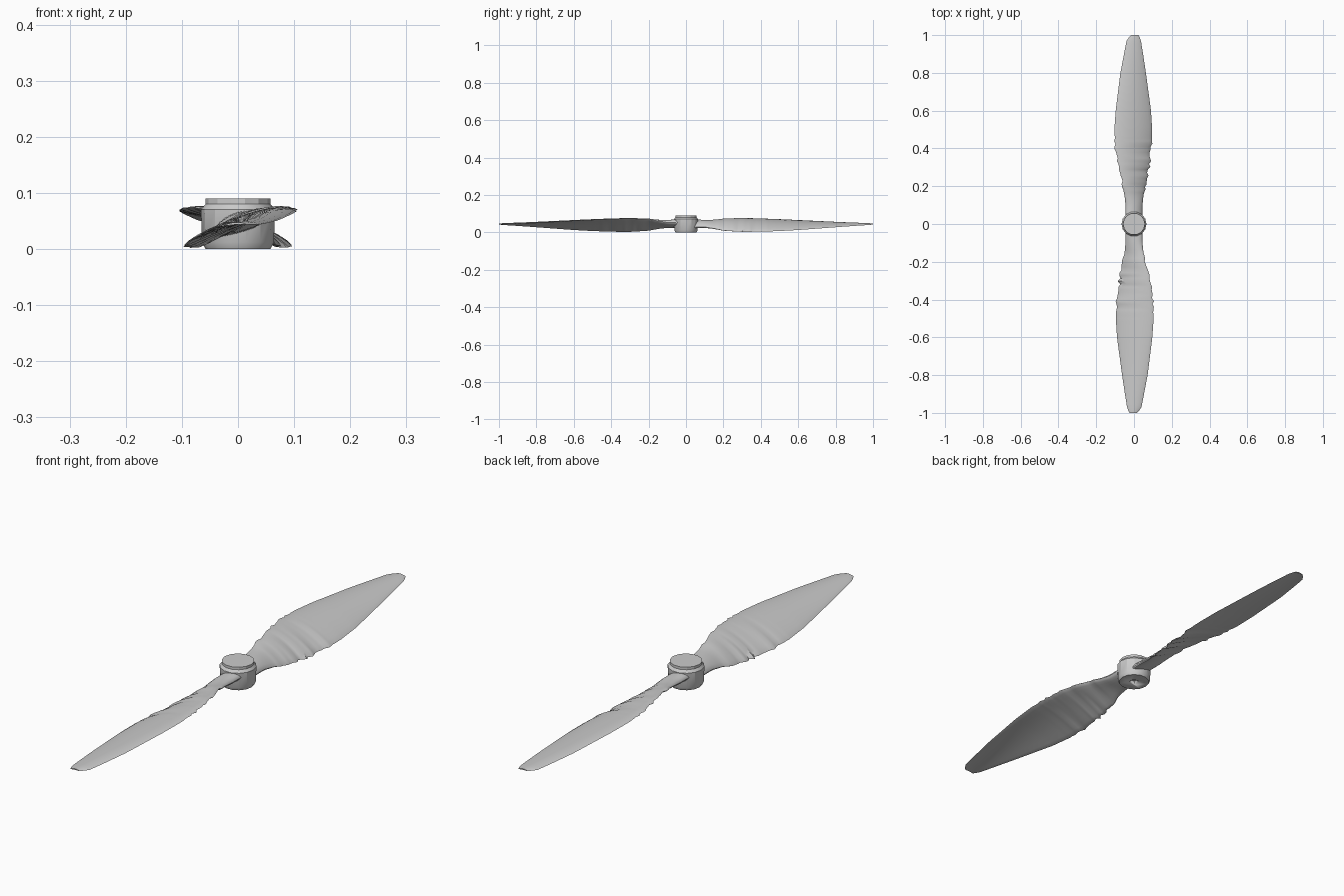
import bpy, bmesh, math, random
from mathutils import Vector

cube = bpy.data.objects.get("Cube")
if cube:
    bpy.data.objects.remove(cube, do_unlink=True)

grey = bpy.data.materials.new("light grey plastic")
grey.use_nodes = True
grey.diffuse_color = (0.6, 0.6, 0.6, 1)
grey.node_tree.nodes["Principled BSDF"].inputs["Base Color"].default_value = (0.6, 0.6, 0.6, 1)


def finish(name, bm, angle):
    bmesh.ops.recalc_face_normals(bm, faces=bm.faces)
    mesh = bpy.data.meshes.new(name)
    bm.to_mesh(mesh)
    bm.free()
    mesh.materials.append(grey)
    obj = bpy.data.objects.new(name, mesh)
    bpy.context.collection.objects.link(obj)
    bpy.ops.object.select_all(action='DESELECT')
    obj.select_set(True)
    bpy.context.view_layer.objects.active = obj
    bpy.ops.object.shade_smooth_by_angle(angle=math.radians(angle))
    return obj


def skin(bm, rings):
    """Bridge closed rings of points and cap both ends."""
    loops = [[bm.verts.new(p) for p in ring] for ring in rings]
    n = len(loops[0])
    for a, b in zip(loops, loops[1:]):
        for i in range(n):
            j = (i + 1) % n
            bm.faces.new((a[i], a[j], b[j], b[i]))
    bm.faces.new(loops[0][::-1])
    bm.faces.new(loops[-1])


# Blade stations: radius, left x, right x, half height of the pitch, thickness
STATIONS = [
    (0.03, -0.045, 0.045, 0.012, 0.040),
    (0.10, -0.045, 0.045, 0.012, 0.034),
    (0.15, -0.050, 0.050, 0.020, 0.026),
    (0.20, -0.062, 0.064, 0.030, 0.022),
    (0.30, -0.085, 0.082, 0.036, 0.018),
    (0.40, -0.104, 0.094, 0.034, 0.016),
    (0.50, -0.104, 0.096, 0.030, 0.014),
    (0.60, -0.097, 0.090, 0.025, 0.012),
    (0.80, -0.072, 0.063, 0.012, 0.009),
    (0.90, -0.053, 0.048, 0.006, 0.007),
    (0.975, -0.038, 0.036, 0.002, 0.005),
    (1.00, -0.015, 0.024, 0.001, 0.004),
]


def station(r):
    for a, b in zip(STATIONS, STATIONS[1:]):
        if r <= b[0]:
            t = (r - a[0]) / (b[0] - a[0])
            return [u + (v - u) * t for u, v in zip(a, b)]
    return list(STATIONS[-1])


def blade(name, seed, side):
    random.seed(seed)
    rings, steps, half = [], 64, 10
    for k in range(steps + 1):
        r, left, right, pitch, thick = station(0.03 + 0.97 * k / steps)
        # Worn, wavy edges on the inner half
        if 0.14 < r < 0.5:
            wear = 0.011 * math.sin(math.pi * (r - 0.14) / 0.36)
            left += wear * random.uniform(-0.5, 1)
            right -= wear * random.uniform(-0.5, 1)
        ring = []
        for i in range(2 * half):
            a = math.pi * i / half
            u = math.cos(a)
            x = (left + right) / 2 + u * (right - left) / 2
            camber = 0.07 * (right - left) * (0.5 - u * u)
            z = 0.044 - u * pitch + camber + 0.5 * thick * math.sin(a)
            ring.append(Vector((side * x, side * r, z)))
        rings.append(ring)
    bm = bmesh.new()
    skin(bm, rings)
    return finish(name, bm, 40)


blade("back_blade", 3, 1)
blade("front_blade", 8, -1)

# Hub: faceted drum with a chamfered top and a square socket underneath
SIDES = 14


def circle(r, z):
    return [Vector((r * math.cos(2 * math.pi * i / SIDES),
                    r * math.sin(2 * math.pi * i / SIDES), z)) for i in range(SIDES)]


bm = bmesh.new()
skin(bm, [circle(0.058, 0), circle(0.064, 0.012), circle(0.066, 0.07),
          circle(0.058, 0.08), circle(0.058, 0.09)])
hub = finish("hub", bm, 25)

bm = bmesh.new()
bmesh.ops.create_cube(bm, size=0.03)
socket = finish("socket_cutter", bm, 30)
socket.hide_render = True
socket.hide_set(True)
cut = hub.modifiers.new("socket", 'BOOLEAN')
cut.operation = 'DIFFERENCE'
cut.object = socket
